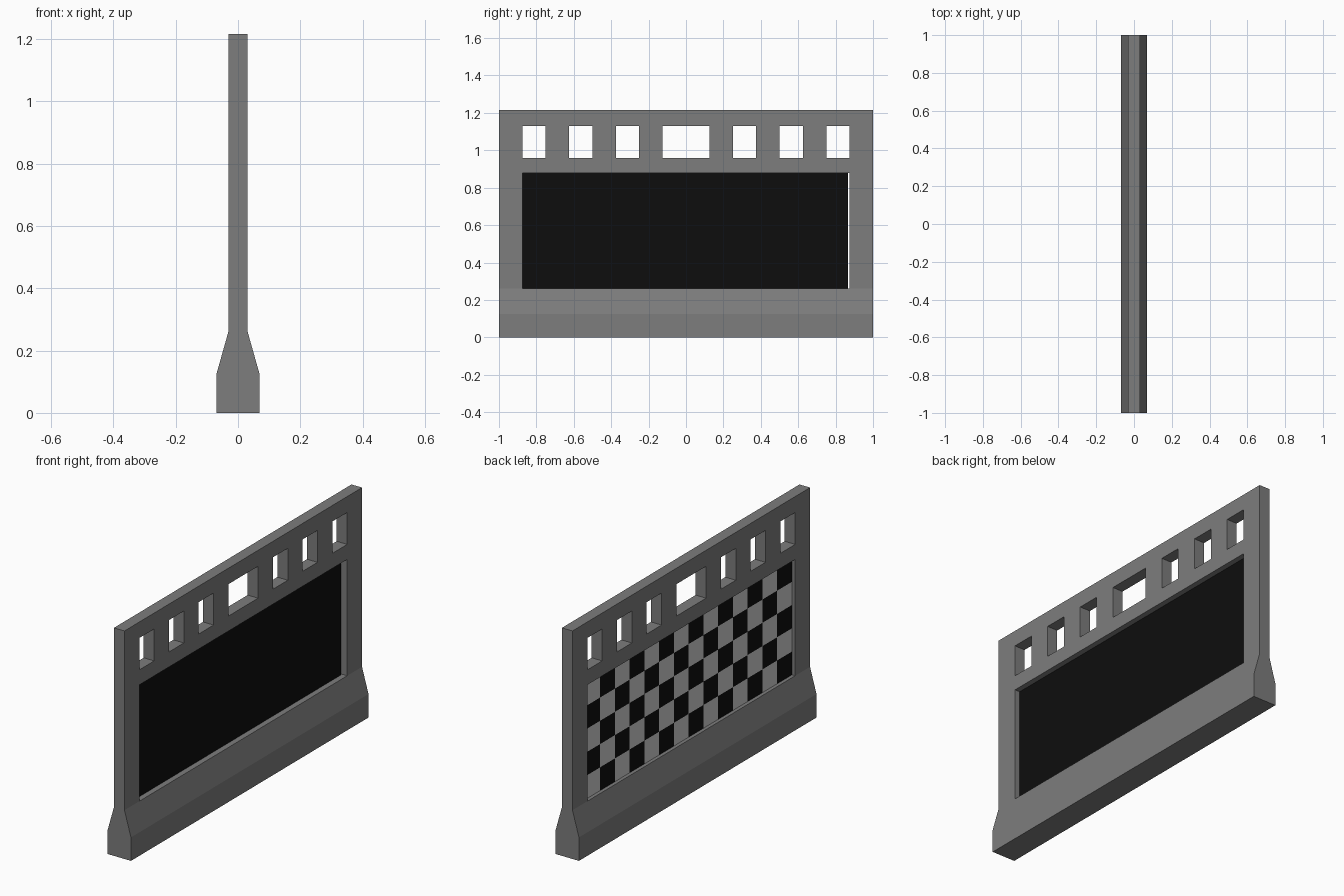
import bpy, bmesh

if "Cube" in bpy.data.objects:
    bpy.data.objects.remove(bpy.data.objects["Cube"])


def material(name, value):
    m = bpy.data.materials.new(name)
    m.diffuse_color = (value, value, value, 1)
    m.use_nodes = True
    m.node_tree.nodes["Principled BSDF"].inputs["Base Color"].default_value = m.diffuse_color
    return m


concrete = material("concrete_grey", 0.205)
black = material("black", 0.004)
pale = material("pale_grey", 0.62)


def finish(name, bm, mats):
    bmesh.ops.remove_doubles(bm, verts=bm.verts[:], dist=1e-5)
    bmesh.ops.recalc_face_normals(bm, faces=bm.faces[:])
    me = bpy.data.meshes.new(name)
    bm.to_mesh(me)
    bm.free()
    for m in mats:
        me.materials.append(m)
    ob = bpy.data.objects.new(name, me)
    bpy.context.collection.objects.link(ob)
    return ob


def quad(bm, pts, mat=0):
    f = bm.faces.new([bm.verts.new(p) for p in pts])
    f.material_index = mat


def slab(bm, ys, zs, back, front, solid, back_mat=lambda i, j: 0):
    """Grid slab in the y-z plane; back/front give x at each height."""
    ny, nz = len(ys) - 1, len(zs) - 1

    def filled(i, j):
        return 0 <= i < ny and 0 <= j < nz and solid(i, j)

    for i in range(ny):
        for j in range(nz):
            if not filled(i, j):
                continue
            c = [(ys[i], zs[j]), (ys[i + 1], zs[j]),
                 (ys[i + 1], zs[j + 1]), (ys[i], zs[j + 1])]
            quad(bm, [(front(z), y, z) for y, z in c])
            quad(bm, [(back(z), y, z) for y, z in reversed(c)], back_mat(i, j))
            # side walls only where the neighbouring cell is empty
            for k, (di, dj) in enumerate([(0, -1), (1, 0), (0, 1), (-1, 0)]):
                if not filled(i + di, j + dj):
                    (y0, z0), (y1, z1) = c[k], c[(k + 1) % 4]
                    quad(bm, [(back(z0), y0, z0), (back(z1), y1, z1),
                              (front(z1), y1, z1), (front(z0), y0, z0)])


# Barrier wall: flared foot, large panel opening, row of windows
zs = [0, 0.125, 0.26, 0.88, 0.96, 1.13, 1.215]
ys = [-1 + 0.125 * i for i in range(17)]
windows = {1, 3, 5, 7, 8, 10, 12, 14}


def half(z):
    return 0.069 if z < 0.2 else 0.031


def wall_solid(i, j):
    if j == 2:
        return i in (0, 15)
    if j == 4:
        return i not in windows
    return True


bm = bmesh.new()
slab(bm, ys, zs, lambda z: -half(z), half, wall_solid)
finish("barrier_wall", bm, [concrete])

# Infill panel: black one side, chequered on the other
cols, rows = 14, 5
py = [-0.875 + 1.74 * i / cols for i in range(cols + 1)]
pz = [0.26 + 0.62 * j / rows for j in range(rows + 1)]
bm = bmesh.new()
slab(bm, py, pz, lambda z: -0.012, lambda z: 0.001, lambda i, j: True,
     lambda i, j: 0 if ((cols - 1 - i) + (rows - 1 - j)) % 2 else 1)
finish("chequered_panel", bm, [black, pale])
